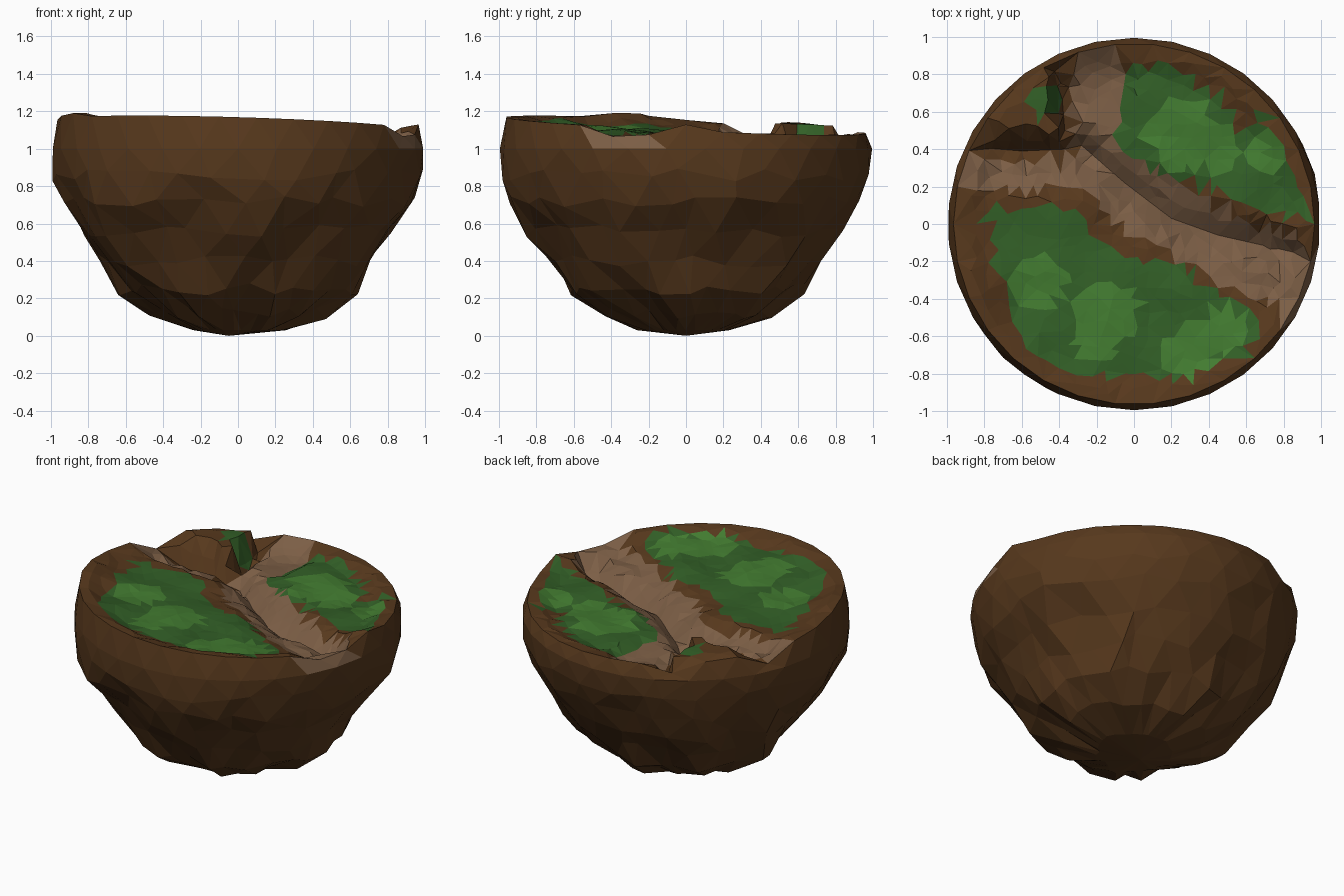
import bpy, bmesh, math, random
from mathutils import Vector, noise
from mathutils.geometry import delaunay_2d_cdt, intersect_point_line

if "Cube" in bpy.data.objects:
    bpy.data.objects.remove(bpy.data.objects["Cube"])

random.seed(4)
SEG = 30

def mat(name, r, g, b):
    m = bpy.data.materials.new(name)
    m.diffuse_color = (r, g, b, 1)
    m.use_nodes = True
    m.node_tree.nodes["Principled BSDF"].inputs["Base Color"].default_value = m.diffuse_color
    return m

MATS = [mat("soil", .095, .040, .012), mat("path", .20, .112, .06),
        mat("grass", .032, .115, .02), mat("light_grass", .055, .20, .03)]
SOIL, PATH, GRASS, LIGHT = range(4)

def V(pts):
    return [Vector(p) for p in pts]

# Layout of the top, seen from above
road = V([(-.2, .74), (-.2, .45), (0, .17), (.3, -.03), (.6, -.17), (1.0, -.36)])
fork = V([(-1, .34), (-.65, .29), (-.3, .3)])
canyon = V([(-.28, .42), (-.05, .22), (.2, .03), (.45, -.06), (.85, -.15)])
cleft = V([(-.46, .88), (-.39, .75), (-.37, .5)])
ledge = V([(-.37, .40), (-.6, .39), (-.84, .41)])
back_lawn = V([(-.08, .38), (-.05, .83), (.2, .86), (.5, .65), (.55, .48), (.69, .58),
               (.83, .33), (.95, .05), (.85, .02), (.5, .15), (.2, .25)])
front_lawn = V([(-.8, .1), (-.3, .08), (-.18, -.1), (0, -.2), (.25, -.2), (.4, -.35),
                (.72, -.52), (.6, -.68), (.3, -.82), (-.35, -.81), (-.62, -.58), (-.75, -.2)])
block = V([(-.4, .44), (-.83, .45), (-.7, .66), (-.5, .83), (-.41, .74)])
bright = [(.26, .48, .19), (.45, .4, .12), (.7, .38, .11), (-.5, -.3, .15), (-.15, -.48, .18),
          (-.2, -.62, .12), (.3, -.68, .14), (.48, -.57, .13)]

def dist(p, line):
    best = 9
    for a, b in zip(line, line[1:]):
        q, t = intersect_point_line(p, a, b)
        q = a + (b - a) * min(1, max(0, t))
        best = min(best, (p - q.to_2d()).length)
    return best

def inside(p, poly):
    hit = False
    for a, b in zip(poly, poly[1:] + poly[:1]):
        if (a.y > p.y) != (b.y > p.y) and p.x < (b.x - a.x) * (p.y - a.y) / (b.y - a.y) + a.x:
            hit = not hit
    return hit

def ramp(d, width, soft):
    return min(1, max(0, (width + soft - d) / soft))

def height(p):
    z = 1.125 - .03 * p.x - .045 * p.y
    r = p.length
    z += .03 * ramp((p - Vector((-.82, -.3))).length, .05, .2)
    z += .05 * ramp((p - Vector((.96, -.08))).length, .03, .15)
    if inside(p, block):
        return z + .02 + .01 * noise.noise((p.x * 9, p.y * 9, 1))
    z -= .045 * ramp(r, .82, .08)                       # sunken inside the rim
    z += .03 * noise.noise((p.x * 4, p.y * 4, 0)) * ramp(r, .8, .1)
    z -= .05 * ramp(dist(p, road), .13, .08)
    z -= .07 * ramp(dist(p, fork), .06, .08)
    z -= .09 * ramp(dist(p, canyon), .01, .09)
    z -= .13 * ramp(dist(p, cleft), .015, .05)
    z -= .08 * ramp(dist(p, ledge), .015, .05)
    return z

def colour(p):
    if (p - Vector((-.48, .65))).length < .09:
        return GRASS
    if inside(p, block) or dist(p, ledge) < .05 or dist(p, cleft) < .05:
        return SOIL
    for lawn in (back_lawn, front_lawn):
        if inside(p, lawn):
            return LIGHT if any(math.hypot(p.x - x, p.y - y) < r for x, y, r in bright) else GRASS
    if dist(p, road) < .18 or dist(p, fork) < .11 or dist(p, canyon) < .09:
        return PATH
    return SOIL

def finish(name, verts, faces, slots):
    me = bpy.data.meshes.new(name)
    me.from_pydata(verts, [], faces)
    for m in MATS:
        me.materials.append(m)
    for f, s in zip(me.polygons, slots):
        f.material_index = s
    ob = bpy.data.objects.new(name, me)
    bpy.context.collection.objects.link(ob)
    return ob

# Rim shared by both parts
rim = [Vector((.965 * math.cos(a), .965 * math.sin(a)))
       for a in (2 * math.pi * i / SEG for i in range(SEG))]

# Top: crease lines plus jittered fill, triangulated into irregular facets
pts = list(rim)
def add(p, gap):
    if p.length < .92 and all((p - q).length > gap for q in pts):
        pts.append(p)
for line in (canyon, cleft, ledge, block + block[:1]):
    for a, b in zip(line, line[1:]):
        n = max(1, round((b - a).length / .08))
        for i in range(n + 1):
            add(a.lerp(b, i / n), .02)
for i in range(-15, 16):
    for j in range(-15, 16):
        p = Vector((i + random.uniform(-.35, .35), j + random.uniform(-.35, .35))) * .066
        add(p, .04)
flat, _, tris, _, _, _ = delaunay_2d_cdt(pts, [], [], 0, 1e-5)
slots = [colour(sum((flat[i] for i in t), Vector((0, 0))) / 3) for t in tris]
finish("island_top", [(p.x, p.y, height(p)) for p in flat], tris, slots)

# Bowl: faceted rings below the rim
profile = [(1.0, .995), (.86, .985), (.72, .94), (.56, .845), (.40, .735),
           (.25, .625), (.12, .46), (.03, .24)]
verts = [(p.x, p.y, height(p)) for p in rim]
for k, (z, r) in enumerate(profile):
    for i in range(SEG):
        a = 2 * math.pi * (i + .5 * ((k + 1) % 2) + (random.uniform(-.3, .3) if k else 0)) / SEG
        d = Vector((math.cos(a), math.sin(a)))
        w = 0 if k == 0 else .07 if k > 1 else .02
        rr = r + w * (noise.noise((d.x * 2.2, d.y * 2.2, z * 3)) - .05)
        zz = max(0, z + (random.uniform(-.035, .035) if 0 < k < 7 else 0))
        verts.append((d.x * rr, d.y * rr, zz))
verts.append((-.05, 0, 0))
faces = []
for k in range(len(profile)):
    up, lo = k * SEG, (k + 1) * SEG
    for i in range(SEG):
        j = (i + 1) % SEG
        if k % 2 == 0:
            faces += [(up + i, lo + i, up + j), (up + j, lo + i, lo + j)]
        else:
            faces += [(up + i, lo + i, lo + j), (up + i, lo + j, up + j)]
last = len(profile) * SEG
faces += [(last + i, len(verts) - 1, last + (i + 1) % SEG) for i in range(SEG)]
slots = []
for f in faces:
    c = sum((Vector(verts[i]) for i in f), Vector()) / 3
    slots.append(PATH if c.z > .98 and c.x > .7 and -.52 < c.y < -.2 else SOIL)
bowl = finish("rock_bowl", verts, faces, slots)
bm = bmesh.new()
bm.from_mesh(bowl.data)
for f in bm.faces:                                       # all bowl facets face outward
    f.normal_update()
    if f.normal.dot(f.calc_center_median() - Vector((0, 0, .8))) < 0:
        f.normal_flip()
bm.to_mesh(bowl.data)
bm.free()
